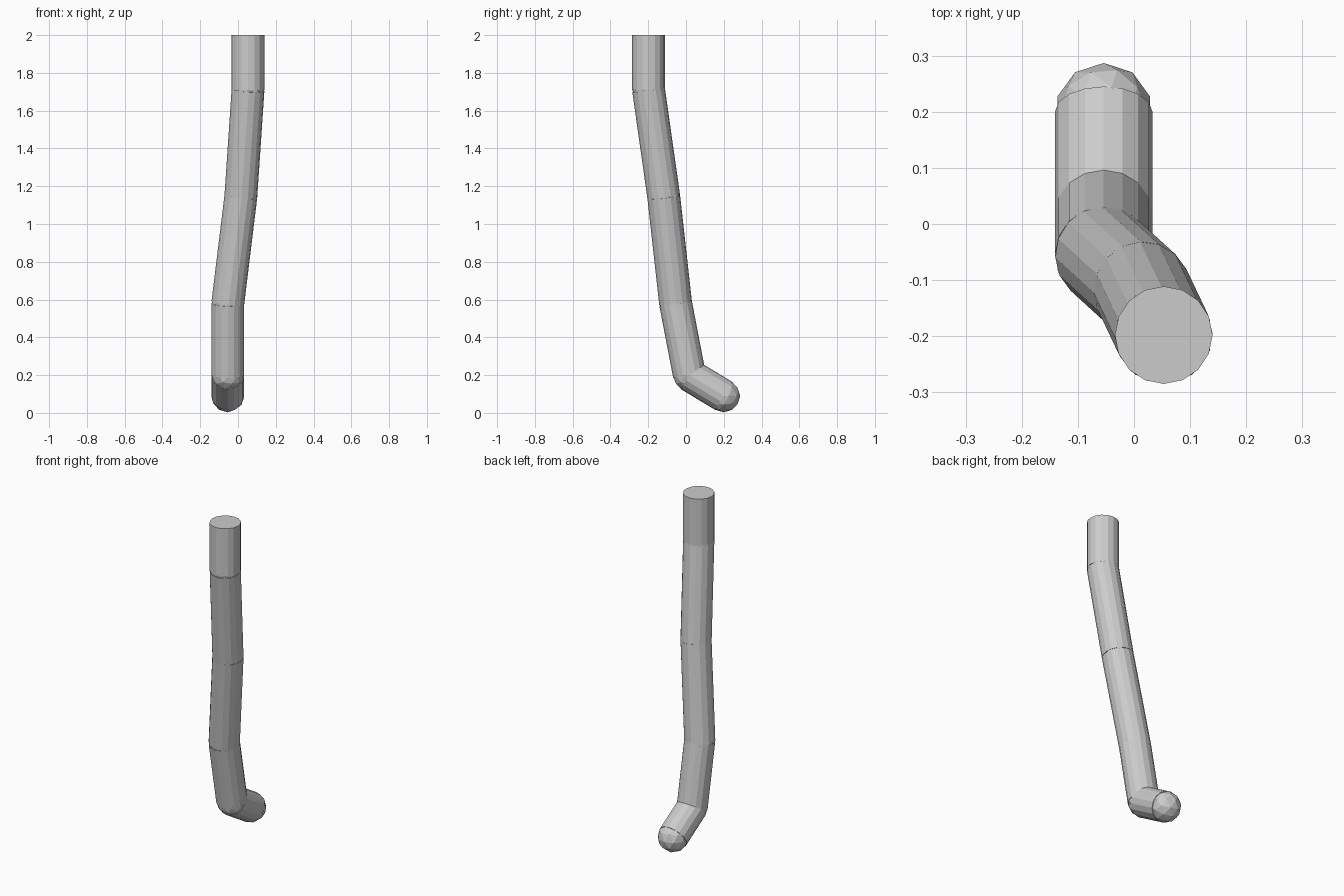
import bpy
from mathutils import Vector

cube = bpy.data.objects.get("Cube")
if cube:
    bpy.data.objects.remove(cube, do_unlink=True)

RADIUS = 0.087
SIDES = 16

grey = bpy.data.materials.new("plain grey")
grey.use_nodes = True
colour = (0.6, 0.6, 0.6, 1)
grey.diffuse_color = colour
grey.node_tree.nodes["Principled BSDF"].inputs["Base Color"].default_value = colour


def finish(name):
    obj = bpy.context.object
    obj.name = name
    obj.data.materials.append(grey)
    return obj


def rod(name, a, b):
    """Flat-ended cylinder between two points."""
    axis = b - a
    bpy.ops.mesh.primitive_cylinder_add(
        vertices=SIDES, radius=RADIUS, depth=axis.length, location=(a + b) / 2,
        rotation=axis.to_track_quat('Z', 'Y').to_euler())
    finish(name)


def ball(name, centre):
    """Faceted round joint."""
    bpy.ops.mesh.primitive_ico_sphere_add(
        subdivisions=2, radius=RADIUS, location=centre)
    finish(name)


# Centre line from the toe tip up to the flat top
toe = Vector((-0.054, 0.2, 0.09))
ankle = Vector((-0.054, 0.018, 0.2))
shin = Vector((-0.054, -0.055, 0.58))
knee = Vector((0.015, -0.118, 1.145))
hip = Vector((0.053, -0.198, 1.71))
top = Vector((0.053, -0.198, 2.0))

# Straight sections
rod("foot", toe, ankle)
rod("lower_shin", ankle, shin)
rod("upper_shin", shin, knee)
rod("thigh", knee, hip)
rod("top_section", hip, top)

# Rounded joints and toe tip
for name, centre in (("toe_tip", toe), ("ankle_joint", ankle), ("shin_joint", shin),
                     ("knee_joint", knee), ("hip_joint", hip)):
    ball(name, centre)
